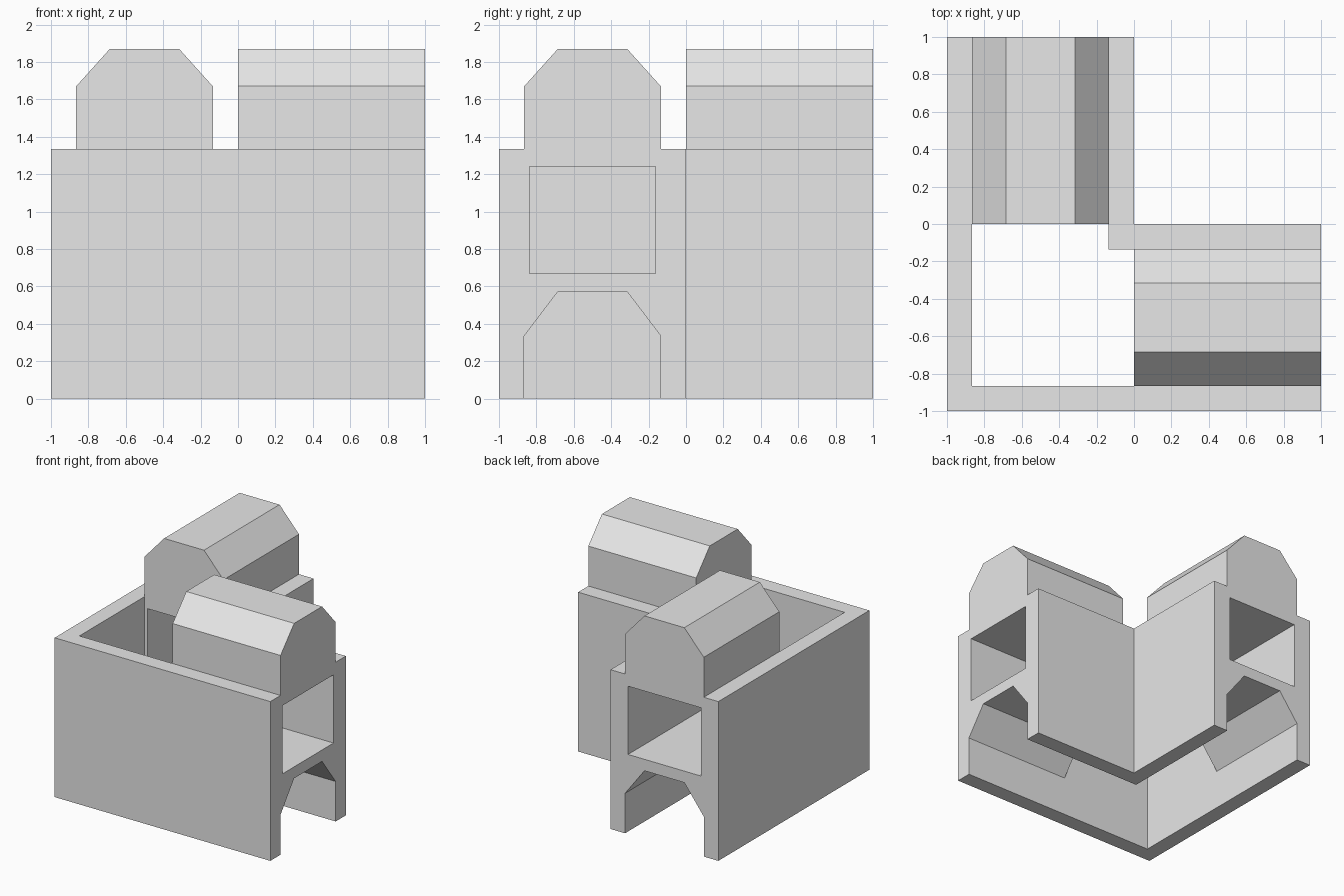
import bpy, bmesh

cube = bpy.data.objects.get("Cube")
if cube:
    bpy.data.objects.remove(cube, do_unlink=True)

WALL = 0.135          # wall thickness
DECK = 1.335          # height of the wall tops
IN, OUT = -WALL, WALL - 1

grey = bpy.data.materials.new("plain grey")
grey.use_nodes = True
grey.diffuse_color = (0.8, 0.8, 0.8, 1)
grey.node_tree.nodes["Principled BSDF"].inputs["Base Color"].default_value = (0.8, 0.8, 0.8, 1)


def prism(name, points, axis, lo, hi):
    """Extrude a 2D outline along an axis; for X and Y the outline is (across, z)."""
    place = {"X": lambda a, b, t: (t, a, b),
             "Y": lambda a, b, t: (a, t, b),
             "Z": lambda a, b, t: (a, b, t)}[axis]
    bm = bmesh.new()
    face = bm.faces.new([bm.verts.new(place(a, b, lo)) for a, b in points])
    moved = bmesh.ops.extrude_face_region(bm, geom=[face])["geom"]
    bmesh.ops.translate(bm, vec=place(0, 0, hi - lo),
                        verts=[v for v in moved if isinstance(v, bmesh.types.BMVert)])
    bmesh.ops.recalc_face_normals(bm, faces=bm.faces)
    mesh = bpy.data.meshes.new(name)
    bm.to_mesh(mesh)
    bm.free()
    mesh.materials.append(grey)
    obj = bpy.data.objects.new(name, mesh)
    bpy.context.scene.collection.objects.link(obj)
    return obj


def combine(body, tool, operation):
    """Apply a boolean to the body and discard the tool."""
    mod = body.modifiers.new("shape", "BOOLEAN")
    mod.operation, mod.solver, mod.object = operation, "EXACT", tool
    bpy.context.view_layer.update()
    result = bpy.data.meshes.new_from_object(
        body.evaluated_get(bpy.context.evaluated_depsgraph_get()))
    body.modifiers.clear()
    body.data = result
    bpy.data.objects.remove(tool, do_unlink=True)


def gabled(bottom, shoulder, top):
    """Outline with two bevelled upper corners."""
    return [(OUT, bottom), (OUT, shoulder), (-0.685, top),
            (-0.315, top), (IN, shoulder), (IN, bottom)]


# L-shaped block
body = prism("corner_block", [(-1, -1), (1, -1), (1, 0), (0, 0), (0, 1), (-1, 1)], "Z", 0, DECK)

# Bevelled ridge along each arm
for axis in "XY":
    combine(body, prism("ridge", gabled(DECK - 0.05, 1.67, 1.87), axis, 0, 1), "UNION")

# Open shaft at the corner, leaving a post at the inside angle
shaft = [(OUT, OUT), (0, OUT), (0, IN), (IN, IN), (IN, 0), (OUT, 0)]
combine(body, prism("shaft", shaft, "Z", -0.1, DECK + 0.1), "DIFFERENCE")

# Square tunnel and bevelled floor channel through each arm
window = [(-0.837, 0.668), (-0.163, 0.668), (-0.163, 1.24), (-0.837, 1.24)]
for axis in "XY":
    combine(body, prism("tunnel", window, axis, -0.3, 1.1), "DIFFERENCE")
    combine(body, prism("channel", gabled(-0.1, 0.335, 0.572), axis, -0.3, 1.1), "DIFFERENCE")
